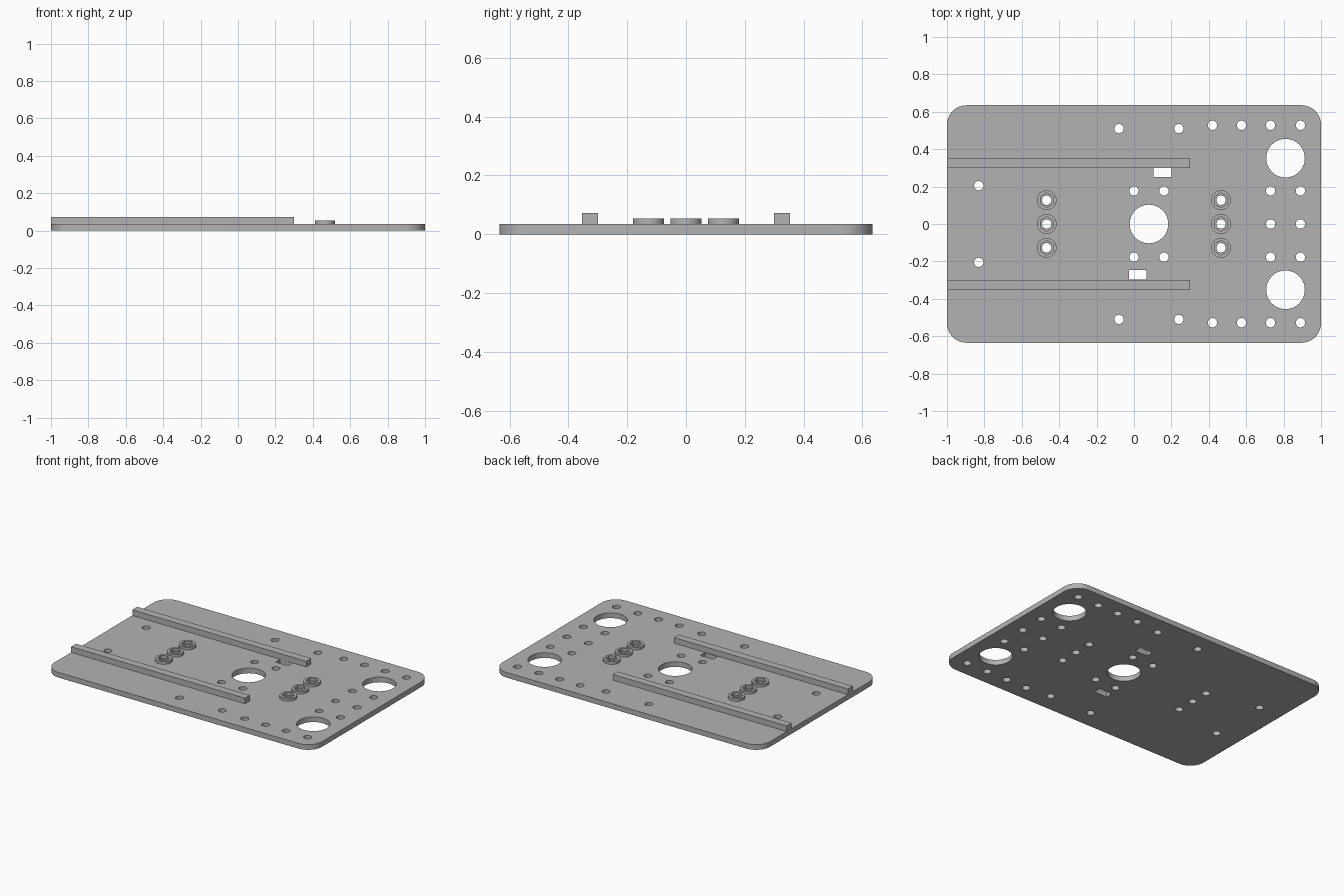
import bpy
import math

cube = bpy.data.objects.get("Cube")
if cube:
    bpy.data.objects.remove(cube, do_unlink=True)

GREY = (0.45, 0.45, 0.45, 1)
grey = bpy.data.materials.new("plain grey")
grey.use_nodes = True
grey.diffuse_color = GREY
grey.node_tree.nodes["Principled BSDF"].inputs["Base Color"].default_value = GREY

PLATE_TOP, BOSS_TOP, RAIL_TOP = 0.035, 0.053, 0.073


def ring(cx, cy, r, sides=40, start=0.0):
    step = math.tau / sides
    return [(cx + r * math.cos(start + i * step), cy + r * math.sin(start + i * step))
            for i in range(sides)]


def rect(x0, x1, y0, y1):
    return [(x0, y0), (x1, y0), (x1, y1), (x0, y1)]


def rounded_rect(hx, hy, r, steps=12):
    pts = []
    for k, (sx, sy) in enumerate([(1, 1), (-1, 1), (-1, -1), (1, -1)]):
        for i in range(steps + 1):
            a = (k + i / steps) * math.pi / 2
            pts.append((sx * (hx - r) + r * math.cos(a), sy * (hy - r) + r * math.sin(a)))
    return pts


def extruded(name, outlines, z0, z1):
    """Solid from an outer outline plus hole outlines, as a mesh."""
    curve = bpy.data.curves.new(name, "CURVE")
    curve.dimensions = "2D"
    curve.fill_mode = "BOTH"
    curve.extrude = (z1 - z0) / 2
    for pts in outlines:
        spline = curve.splines.new("POLY")
        spline.points.add(len(pts) - 1)
        for p, (x, y) in zip(spline.points, pts):
            p.co = (x, y, 0, 1)
        spline.use_cyclic_u = True
    curve.materials.append(grey)
    obj = bpy.data.objects.new(name, curve)
    obj.location.z = (z0 + z1) / 2
    bpy.context.collection.objects.link(obj)
    bpy.ops.object.select_all(action="DESELECT")
    obj.select_set(True)
    bpy.context.view_layer.objects.active = obj
    bpy.ops.object.convert(target="MESH")
    bpy.ops.object.shade_smooth_by_angle(angle=math.radians(30))
    return bpy.context.object


# Hole positions, mirrored front to back
mirrored = [(-0.08, 0.51), (0.24, 0.51), (-0.83, 0.205)]
mirrored += [(x, 0.528) for x in (0.42, 0.575, 0.73, 0.89)]
mirrored += [(x, 0.177) for x in (0.0, 0.16, 0.73, 0.89)]
bolt_holes = [(x, s * y) for x, y in mirrored for s in (1, -1)]
bolt_holes += [(0.73, 0), (0.89, 0)]
boss_spots = [(x, y) for x in (-0.467, 0.465) for y in (-0.127, 0, 0.127)]
large_holes = [(0.08, 0), (0.81, 0.352), (0.81, -0.352)]

# Base plate with bolt holes, large openings and slots
outlines = [rounded_rect(1, 0.635, 0.105)]
outlines += [ring(x, y, 0.025, 24) for x, y in bolt_holes + boss_spots]
outlines += [ring(x, y, 0.103, 64) for x, y in large_holes]
outlines += [rect(0.105, 0.2, 0.25, 0.299), rect(-0.028, 0.067, -0.296, -0.247)]
extruded("base_plate", outlines, 0, PLATE_TOP)

# Guide rails
for side, s in (("left", 1), ("right", -1)):
    lo, hi = sorted((s * 0.3, s * 0.353))
    extruded(side + "_side_rail", [rect(-1, 0.3, lo, hi)], PLATE_TOP, RAIL_TOP)

# Round bosses with hexagonal nut pockets
for i, (x, y) in enumerate(boss_spots):
    extruded(f"nut_boss_{i + 1}",
             [ring(x, y, 0.053), ring(x, y, 0.039, 6, math.pi / 6)],
             PLATE_TOP, BOSS_TOP)
